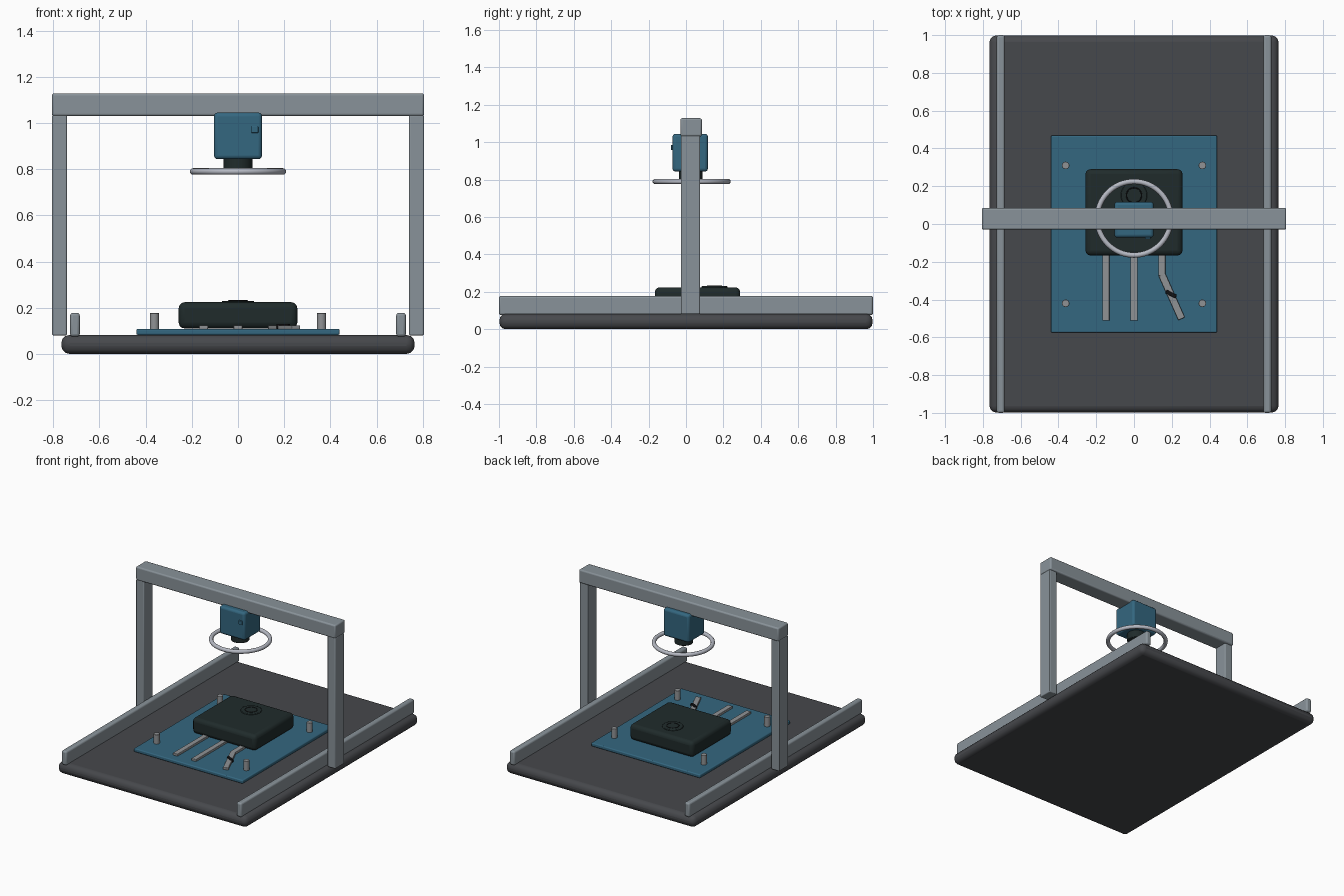
import bpy, math

if "Cube" in bpy.data.objects:
    bpy.data.objects.remove(bpy.data.objects["Cube"])


def material(name, rgb):
    m = bpy.data.materials.new(name)
    m.diffuse_color = (*rgb, 1)
    m.use_nodes = True
    m.node_tree.nodes["Principled BSDF"].inputs["Base Color"].default_value = m.diffuse_color
    return m


METAL = material("grey metal", (0.25, 0.29, 0.32))
BASE = material("dark slate", (0.062, 0.065, 0.072))
BLUE = material("board blue", (0.034, 0.135, 0.215))
DARK = material("dark casing", (0.014, 0.024, 0.024))
RING = material("pale ring", (0.47, 0.49, 0.55))
PIN = material("pin grey", (0.28, 0.29, 0.30))
BLACK = material("black", (0.006, 0.006, 0.007))


def finish(ob, name, mat, bevel=0.0, segments=3):
    ob.name = name
    ob.data.materials.append(mat)
    if bevel:
        b = ob.modifiers.new("rounded edges", 'BEVEL')
        b.width, b.segments = bevel, segments
    bpy.ops.object.shade_smooth_by_angle(angle=math.radians(35))
    return ob


def box(name, x, y, z, mat, bevel=0.0, turn=0.0):
    """Box given by its (min, max) range on each axis."""
    centre = [(r[0] + r[1]) / 2 for r in (x, y, z)]
    bpy.ops.mesh.primitive_cube_add(size=1, location=centre)
    ob = bpy.context.object
    ob.scale = [r[1] - r[0] for r in (x, y, z)]
    bpy.ops.object.transform_apply(location=False, rotation=False, scale=True)
    ob.rotation_euler.z = turn
    return finish(ob, name, mat, bevel)


def cylinder(name, x, y, z, radius, mat, bevel=0.0, sides=32):
    bpy.ops.mesh.primitive_cylinder_add(vertices=sides, radius=radius, depth=z[1] - z[0],
                                        location=(x, y, (z[0] + z[1]) / 2))
    return finish(bpy.context.object, name, mat, bevel, 2)


def torus(name, x, y, z, major, minor, mat):
    bpy.ops.mesh.primitive_torus_add(major_radius=major, minor_radius=minor,
                                     major_segments=64, minor_segments=12,
                                     location=(x, y, z))
    return finish(bpy.context.object, name, mat)


# Base plate, side rails and gantry
box("base_plate", (-0.765, 0.765), (-0.998, 0.998), (0, 0.082), BASE, 0.035)
for side, s in (("left", -1), ("right", 1)):
    box(side + "_rail", sorted((s * 0.685, s * 0.727)), (-1, 1), (0.075, 0.178), METAL, 0.012)
    box(side + "_post", sorted((s * 0.741, s * 0.805)), (-0.028, 0.075), (0.08, 1.035), METAL, 0.006)
box("cross_beam", (-0.806, 0.806), (-0.03, 0.085), (1.03, 1.128), METAL, 0.01)

# Overhead camera with lens and ring light
box("camera_body", (-0.104, 0.104), (-0.072, 0.117), (0.843, 1.045), BLUE, 0.016)
box("camera_button", (0.058, 0.088), (-0.08, -0.06), (0.957, 0.985), BLUE, 0.003)
cylinder("camera_lens", 0, 0.025, (0.79, 0.85), 0.062, DARK, 0.004)
torus("ring_light", 0, 0.03, 0.79, 0.195, 0.014, RING)

# Circuit board with corner pins
box("circuit_board", (-0.44, 0.44), (-0.575, 0.468), (0.082, 0.108), BLUE, 0.007)
for i, (x, y) in enumerate([(-0.362, 0.31), (0.362, 0.31), (-0.362, -0.42), (0.362, -0.42)]):
    cylinder("corner_pin_%d" % (i + 1), x, y, (0.1, 0.177), 0.02, PIN, 0.002, 20)

# Component with a raised round mark
box("component_body", (-0.257, 0.257), (-0.167, 0.29), (0.11, 0.224), DARK, 0.026)
cylinder("round_mark", 0, 0.152, (0.215, 0.230), 0.07, DARK, 0.004)
torus("round_mark_groove", 0, 0.152, 0.2295, 0.04, 0.003, BLACK)

# Two straight leads and one bent, cracked lead
LZ = (0.106, 0.124)
box("lead_left", (-0.168, -0.130), (-0.512, -0.14), LZ, PIN, 0.004)
box("lead_middle", (-0.019, 0.019), (-0.512, -0.14), LZ, PIN, 0.004)
box("lead_right_root", (0.129, 0.167), (-0.275, -0.14), LZ, PIN, 0.004)
turn = math.radians(24)
box("lead_right_bent", (0.181, 0.219), (-0.513, -0.257), LZ, PIN, 0.004, turn)
box("lead_crack", (0.166, 0.226), (-0.381, -0.361), (0.108, 0.13), BLACK, 0.003, math.radians(-28))
